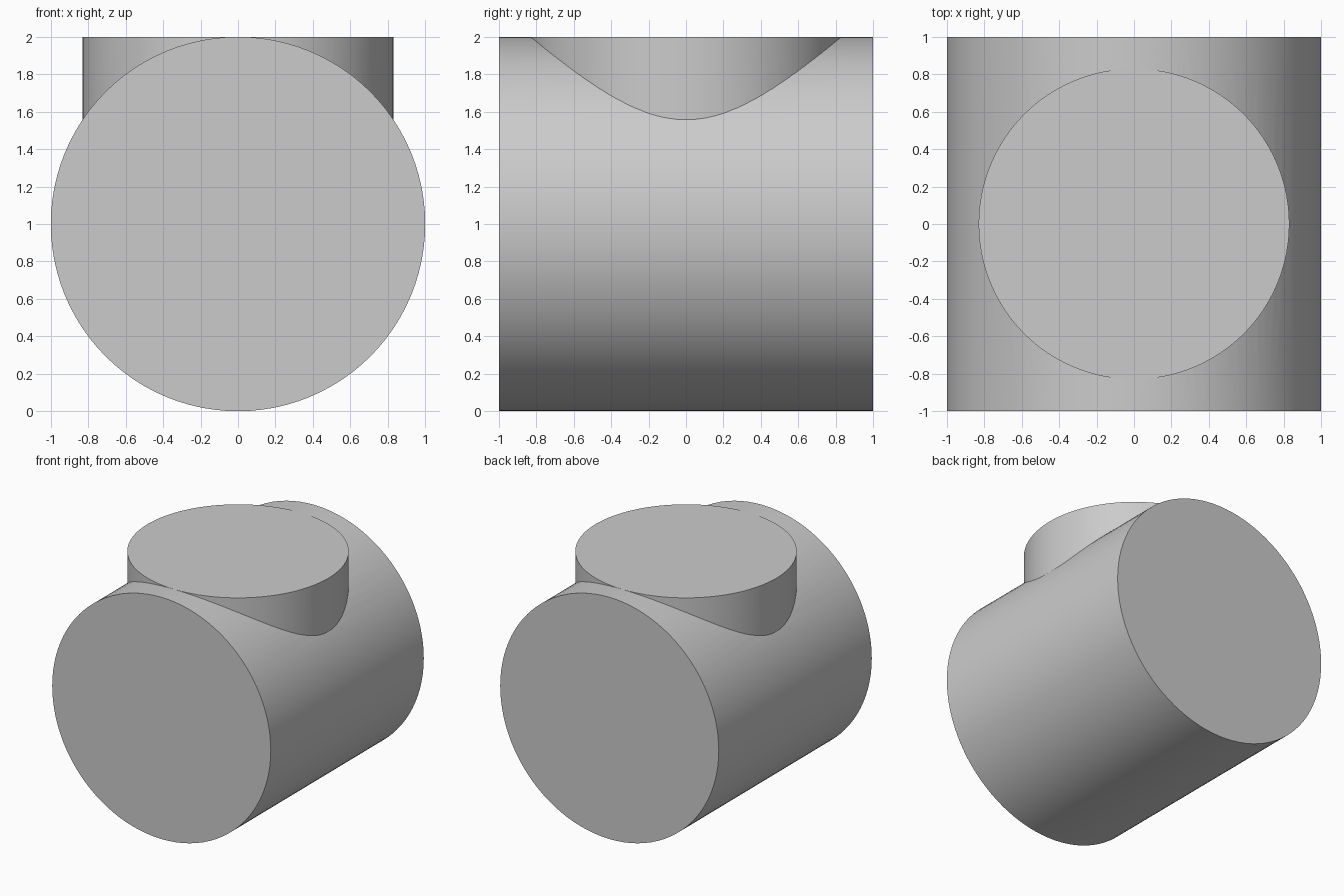
import bpy
import math

cube = bpy.data.objects.get("Cube")
if cube:
    bpy.data.objects.remove(cube, do_unlink=True)

# One plain grey for the whole model
GREY = (0.6, 0.6, 0.6, 1.0)
grey = bpy.data.materials.new("plain_grey")
grey.use_nodes = True
grey.diffuse_color = GREY
grey.node_tree.nodes["Principled BSDF"].inputs["Base Color"].default_value = GREY


def cylinder(name, radius, depth, location, tilt=0.0):
    bpy.ops.mesh.primitive_cylinder_add(
        vertices=96, radius=radius, depth=depth,
        location=location, rotation=(tilt, 0, 0))
    obj = bpy.context.object
    obj.name = name
    obj.data.materials.append(grey)
    return obj


# Upright boss, its flat top level with the crest of the drum
boss = cylinder("upright_boss", 0.83, 1.0, (0, 0, 1.5))

# Drum lying front to back
drum = cylinder("drum", 1.0, 2.0, (0, 0, 1), math.pi / 2)

# Merge the two into one solid
union = drum.modifiers.new("join_boss", "BOOLEAN")
union.operation = "UNION"
union.solver = "EXACT"
union.object = boss
bpy.ops.object.modifier_apply(modifier=union.name)
bpy.data.objects.remove(boss, do_unlink=True)
drum.name = "drum_with_boss"

# Smooth round walls, crisp rims
bpy.ops.object.shade_smooth_by_angle(angle=math.radians(20))
